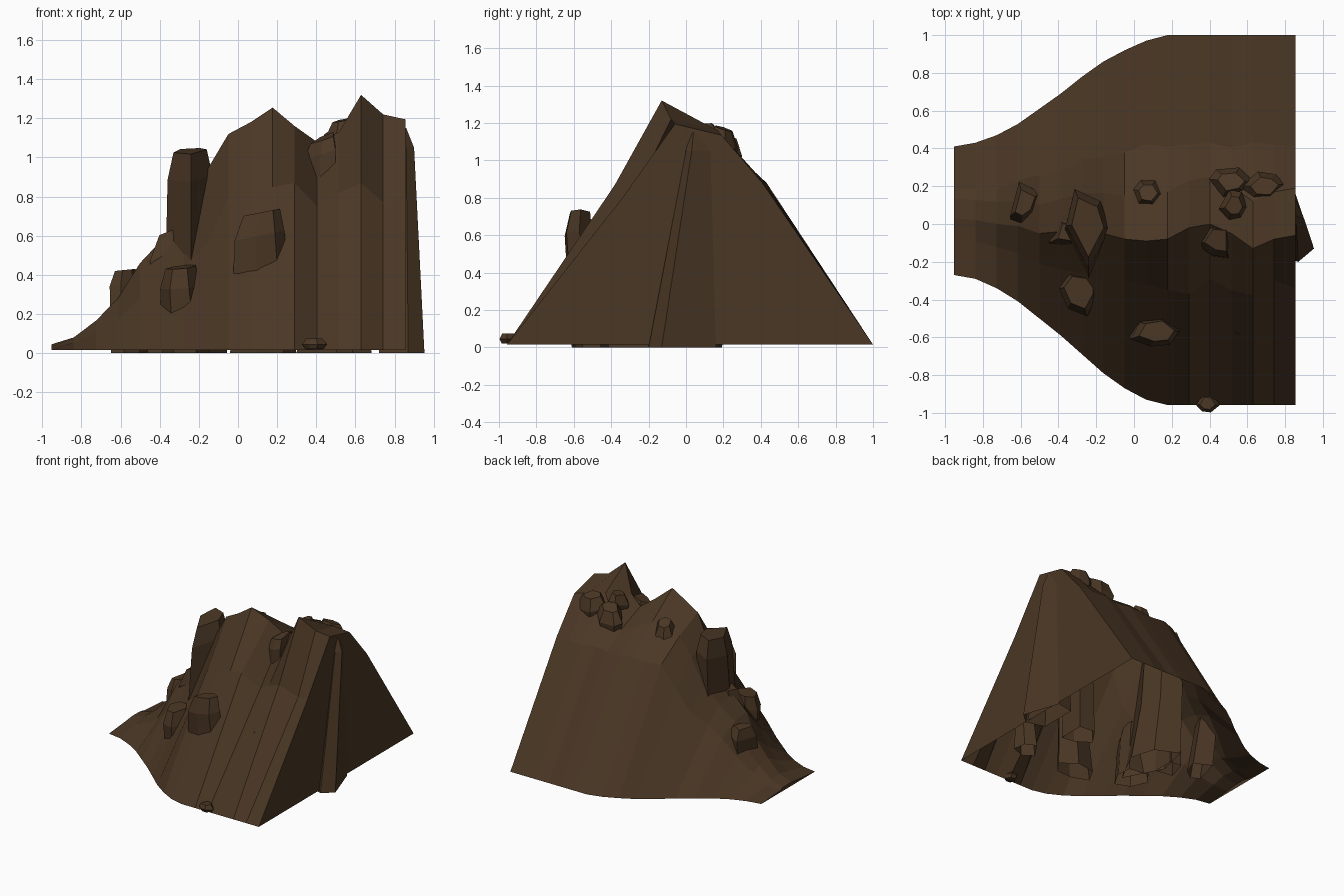
import bpy, bmesh, math, random

if "Cube" in bpy.data.objects:
    bpy.data.objects.remove(bpy.data.objects["Cube"])

brown = bpy.data.materials.new("brown rock")
brown.diffuse_color = (0.069, 0.038, 0.018, 1)
brown.use_nodes = True
brown.node_tree.nodes["Principled BSDF"].inputs["Base Color"].default_value = brown.diffuse_color


def finish(name, bm):
    bmesh.ops.recalc_face_normals(bm, faces=bm.faces)
    me = bpy.data.meshes.new(name)
    bm.to_mesh(me)
    bm.free()
    me.materials.append(brown)
    ob = bpy.data.objects.new(name, me)
    bpy.context.collection.objects.link(ob)
    return ob


def loft(bm, rings, closed):
    """Skin between rows of points."""
    rows = [[bm.verts.new(p) for p in r] for r in rings]
    n = len(rows[0])
    for a, b in zip(rows, rows[1:]):
        for i in range(n if closed else n - 1):
            j = (i + 1) % n
            bm.faces.new((a[i], a[j], b[j], b[i]))
    return rows


# Mountain shell: cross-sections along x, open underneath
front = [-.27, -.29, -.34, -.41, -.50, -.59, -.69, -.79, -.87, -.93] + [-.958] * 7
back = [.41, .43, .47, .53, .61, .69, .78, .86, .92, .97] + [1.0] * 7
ridge_z = [.045, .08, .165, .28, .46, .58, .72, .93, 1.12, 1.18, 1.255, 1.16, 1.08, 1.13, 1.32, 1.22, 1.195]
ridge_y = [.03, .02, .0, -.01, -.05, -.04, -.03, -.05, -.08, -.09, -.08, -.02, .0, -.05, -.13, -.08, -.06]
mid_y = [-.30, -.32, -.35, -.37, -.29, -.35, -.38, -.30, -.34]
mid_z = [.80, .83, .85, .87, .75, .82, .87, .77, .80]
sections = []
for i, (f, b, rz, ry) in enumerate(zip(front, back, ridge_z, ridge_y)):
    x = -.953 + i * .113
    wob = .015 * math.sin(i * 2.3)
    if i >= 8:
        fy, fz = mid_y[i - 8], mid_z[i - 8]
    else:
        fy, fz = ry + (f - ry) * .36, .015 + (rz - .015) * (.59 + wob)
    sy = .42 * b + wob
    sz = .88 if rz > 1 else (.72 * rz + .03 if rz > .2 else rz * .7)
    cy, cz = ry + .25 * b, min(rz * .95, 1.17)
    if 8 <= i <= 12:
        cz = rz + (sz - rz) * (cy - ry) / (sy - ry) + .02
    sections.append([(x, f, .015), (x, fy, fz), (x, ry, rz), (x, cy, cz),
                     (x, sy, sz), (x, b, .015)])
bm = bmesh.new()
rows = loft(bm, sections, False)
bm.faces.new(rows[0])
bm.faces.new(rows[-1])
finish("mountain_shell", bm)


# Rocks: angular stacks of shrinking rings on an irregular footprint
def rock(name, foot, levels, tilt=(0, 0), floor=False):
    """levels: (z, scale, shift x, shift y); tilt leans the upper rings."""
    cx = sum(p[0] for p in foot) / len(foot)
    cy = sum(p[1] for p in foot) / len(foot)
    bm = bmesh.new()
    rings = []
    for k, (z, s, dx, dy) in enumerate(levels):
        ring = []
        for px, py in foot:
            ox, oy = (px - cx) * s, (py - cy) * s
            lean = (ox * tilt[0] + oy * tilt[1]) if k else 0
            ring.append((cx + ox + dx, cy + oy + dy, z + lean))
        rings.append(ring)
    rows = loft(bm, rings, True)
    if floor:
        bm.faces.new(rows[0])
    bm.faces.new(rows[-1])
    return finish(name, bm)


def boulder(name, x, y, rx, ry, levels, seed, tilt=(0, 0)):
    rng = random.Random(seed)
    foot = []
    for k in range(6):
        a = math.radians(60 * k + rng.uniform(-14, 14))
        r = rng.uniform(.88, 1.08)
        foot.append((x + rx * r * math.cos(a), y + ry * r * math.sin(a)))
    return rock(name, foot, levels, tilt, True)


# Tall crag standing on the left ridge
rock("tall_crag",
     [(-.37, -.04), (-.32, .17), (-.17, .10), (-.12, -.06), (-.24, -.29)],
     [(0, 1.2, .04, -.03), (.45, 1, 0, 0), (.9, .92, .0, .03), (1.035, .68, 0, .03)], (.1, .1))

# Columns embedded in the front slope, spreading inside towards the ground
rock("lower_front_crag",
     [(-.40, -.34), (-.34, -.26), (-.20, -.28), (-.19, -.38), (-.25, -.49), (-.35, -.45)],
     [(0, 1.15, .03, .03), (.34, .98, 0, 0), (.44, .74, 0, .01)], (.12, .1))
rock("left_ridge_crag",
     [(-.66, .04), (-.61, .23), (-.49, .17), (-.53, .06), (-.60, .01)],
     [(0, 1.1, .02, -.05), (.35, .95, 0, 0), (.425, .62, 0, 0)], (.1, .0))
rock("left_front_crag",
     [(-.45, -.10), (-.41, .03), (-.33, .02), (-.33, -.12)],
     [(0, 1.2, 0, 0), (.50, 1, 0, 0), (.62, .6, .02, 0)], (.4, 0))
rock("middle_front_crag",
     [(-.02, -.61), (.03, -.52), (.15, -.50), (.24, -.57), (.19, -.64), (.09, -.65)],
     [(0, 1.3, .02, .06), (.60, .98, 0, 0), (.72, .72, .01, .01)], (.2, 0))
rock("right_front_crag",
     [(.51, -.59), (.57, -.50), (.63, -.53), (.64, -.60), (.57, -.63)],
     [(0, 1.4, .02, .06), (.47, .97, 0, 0), (.54, .5, -.01, .01)], (-.3, 0))
rock("saddle_crag",
     [(.33, -.11), (.40, -.01), (.50, -.02), (.50, -.18), (.42, -.17)],
     [(0, 1.3, 0, 0), (1.03, .97, 0, 0), (1.10, .68, .01, .01)], (.4, .2))

# Tall wedge against the right end wall
bm = bmesh.new()
wedge = loft(bm, [
    [(.72, -.16, 0), (.87, -.20, 0), (.953, -.13, 0), (.855, .16, 0), (.72, .14, 0)],
    [(.78, -.02, 1.05), (.86, .0, 1.05), (.90, .03, 1.05), (.855, .13, 1.05), (.78, .13, 1.05)],
    [(.80, .02, 1.15), (.84, .02, 1.15), (.86, .04, 1.15), (.84, .10, 1.13), (.80, .10, 1.13)]], True)
bm.faces.new(wedge[-1])
finish("end_wedge", bm)

# Boulders on the summit and back shoulder: x, y, rx, ry, bottom z, top z, lean
summit = [
    ("ridge_boulder", .53, .10, .08, .09, 1.0, 1.19, (.2, .1)),
    ("back_boulder_left", .51, .22, .12, .08, .90, 1.13, (.1, -.4)),
    ("back_boulder_right", .69, .20, .12, .08, .93, 1.17, (-.1, -.3)),
    ("back_shoulder_boulder", .08, .165, .09, .085, .88, 1.10, (.1, -.5)),
]
for k, (name, x, y, rx, ry, z0, z1, tilt) in enumerate(summit):
    m = z0 + (z1 - z0) * .65
    boulder(name, x, y, rx, ry,
            [(z0, .7, 0, 0), (m, 1, 0, 0), (z1, .6, 0, 0)], k + 4, tilt)

# Loose stone at the foot of the front slope
boulder("foot_stone", .39, -.95, .064, .052,
        [(.02, .7, 0, 0), (.045, 1, 0, 0), (.075, .65, 0, 0)], 21)
